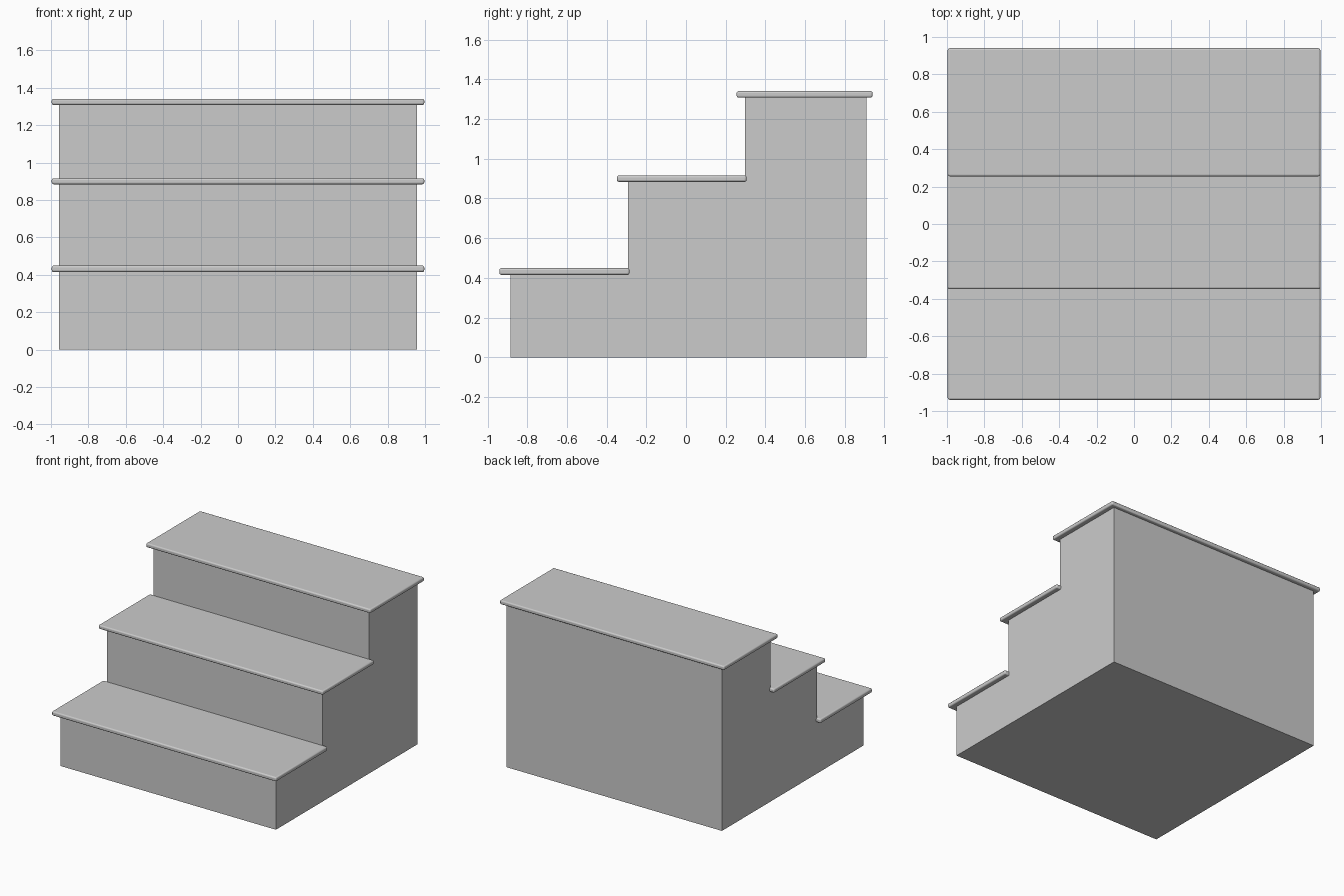
import bpy, bmesh

if "Cube" in bpy.data.objects:
    bpy.data.objects.remove(bpy.data.objects["Cube"])


def finish(name, bm, bevel=0.0, segments=1):
    bmesh.ops.recalc_face_normals(bm, faces=bm.faces)
    mesh = bpy.data.meshes.new(name)
    bm.to_mesh(mesh)
    bm.free()
    obj = bpy.data.objects.new(name, mesh)
    bpy.context.collection.objects.link(obj)
    if bevel:
        mod = obj.modifiers.new("rounded_edges", "BEVEL")
        mod.width = bevel
        mod.segments = segments
        mod.limit_method = "ANGLE"
    bpy.ops.object.select_all(action="DESELECT")
    obj.select_set(True)
    bpy.context.view_layer.objects.active = obj
    bpy.ops.object.shade_smooth_by_angle()
    return obj


def extrude_profile(name, points, half_width, **kw):
    """Closed (y, z) profile extruded symmetrically along x."""
    bm = bmesh.new()
    face = bm.faces.new([bm.verts.new((-half_width, y, z)) for y, z in points])
    ext = bmesh.ops.extrude_face_region(bm, geom=[face])
    verts = [v for v in ext["geom"] if isinstance(v, bmesh.types.BMVert)]
    bmesh.ops.translate(bm, verts=verts, vec=(2 * half_width, 0, 0))
    return finish(name, bm, **kw)


# Tread front, tread back, underside and top heights; riser plane behind each nose
treads = [
    ("lower_tread", -0.94, -0.285, 0.415, 0.449),
    ("middle_tread", -0.348, 0.305, 0.884, 0.916),
    ("top_tread", 0.255, 0.94, 1.308, 1.341),
]
risers = [-0.885, -0.292, 0.297]
back = 0.91

# Solid stepped body
profile = [(back, 0), (risers[0], 0)]
for i, (_, _, _, z0, z1) in enumerate(treads):
    z = (z0 + z1) / 2
    profile.append((risers[i], z))
    profile.append((risers[i + 1] if i < 2 else back, z))
extrude_profile("stair_body", profile, 0.956)

# Overhanging treads with softly rounded edges
for name, y0, y1, z0, z1 in treads:
    extrude_profile(name, [(y0, z0), (y1, z0), (y1, z1), (y0, z1)], 0.996,
                    bevel=0.01, segments=3)
